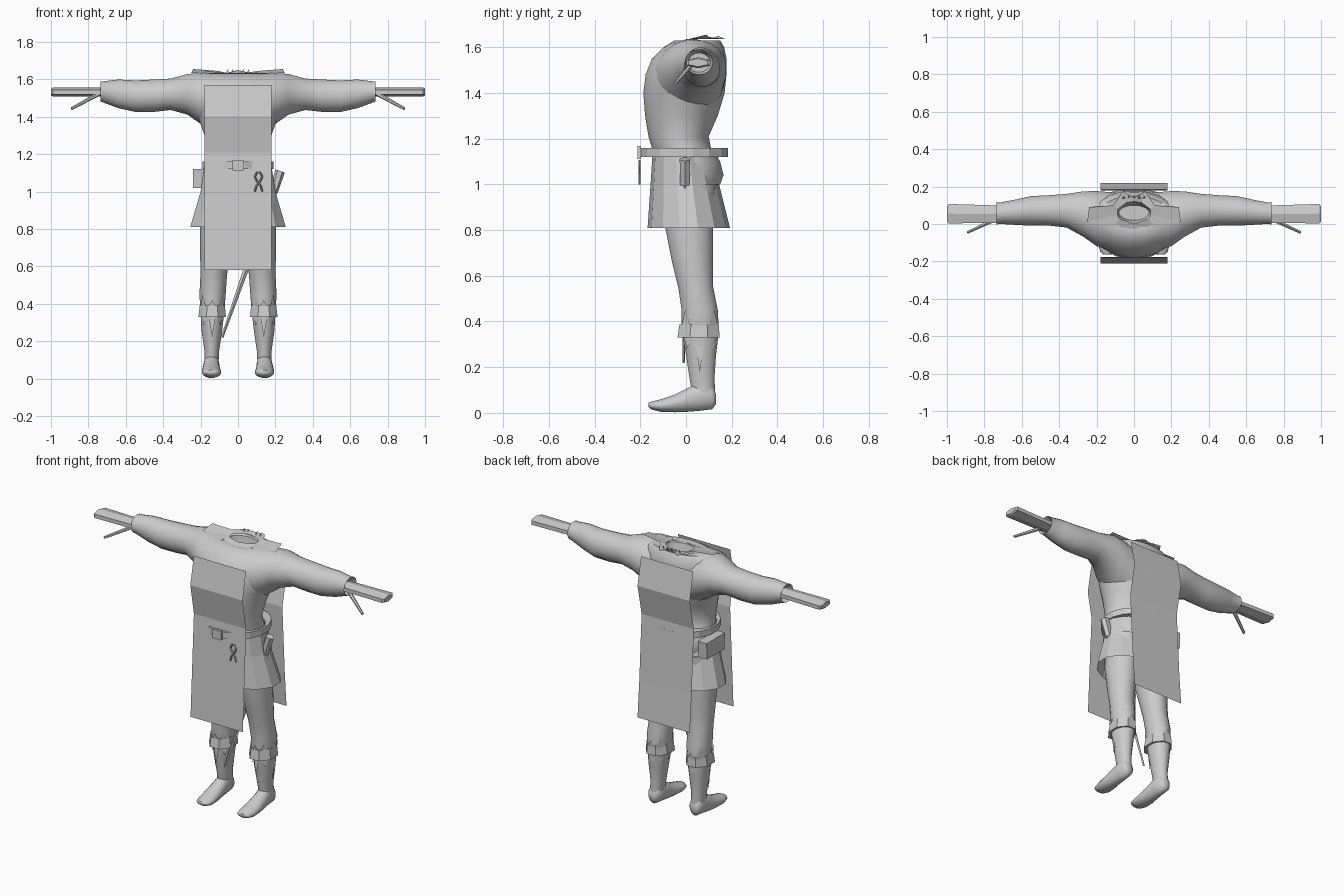
import bpy
import bmesh
from math import cos, sin, pi
from mathutils import Vector

default_cube = bpy.data.objects.get("Cube")
if default_cube:
    bpy.data.objects.remove(default_cube)

# One plain grey for the whole figure
grey = bpy.data.materials.new("plain grey")
grey.use_nodes = True
colour = (0.6, 0.6, 0.6, 1)
grey.diffuse_color = colour
grey.node_tree.nodes["Principled BSDF"].inputs["Base Color"].default_value = colour


def finish(name, bm, smooth=False, mirror=False, recalc=True):
    """Turn a bmesh into a named object, optionally mirrored across x."""
    if recalc:
        bmesh.ops.recalc_face_normals(bm, faces=bm.faces)
    mesh = bpy.data.meshes.new(name)
    bm.to_mesh(mesh)
    bm.free()
    mesh.materials.append(grey)
    obj = bpy.data.objects.new(name, mesh)
    bpy.context.collection.objects.link(obj)
    if mirror:
        obj.modifiers.new("mirror", "MIRROR").use_mirror_merge = False
    if smooth:
        bpy.ops.object.select_all(action="DESELECT")
        obj.select_set(True)
        bpy.context.view_layer.objects.active = obj
        bpy.ops.object.shade_smooth_by_angle(angle=pi / 3)
    return obj


def loft(name, sections, axis="z", sides=20, caps=(True, True), smooth=True, mirror=False):
    """Skin oval sections given as (position, low a, high a, low b, high b)."""
    bm = bmesh.new()
    rings = []
    for pos, a0, a1, b0, b1 in sections:
        ring = []
        for i in range(sides):
            t = 2 * pi * (i + 0.5) / sides
            a = (a0 + a1) / 2 + (a1 - a0) / 2 * cos(t)
            b = (b0 + b1) / 2 + (b1 - b0) / 2 * sin(t)
            point = {"x": (pos, a, b), "y": (a, pos, b), "z": (a, b, pos)}[axis]
            ring.append(bm.verts.new(point))
        rings.append(ring)
    for low, high in zip(rings, rings[1:]):
        for i in range(sides):
            j = (i + 1) % sides
            bm.faces.new((low[i], low[j], high[j], high[i]))
    for wanted, ring in zip(caps, (rings[0], rings[-1])):
        if wanted:
            bm.faces.new(ring)
    return finish(name, bm, smooth, mirror)


def box(name, low, high, taper=1.0):
    bm = bmesh.new()
    bmesh.ops.create_cube(bm, size=1)
    low, high = Vector(low), Vector(high)
    for v in bm.verts:
        if v.co.z < 0:
            v.co.y *= taper
        v.co = (low + high) / 2 + v.co * (high - low)
    return finish(name, bm)


def rod(name, start, end, radius, tip, sides=6, flat=1.0, mirror=False):
    """Tapered straight rod, squashed along y by flat."""
    start, end = Vector(start), Vector(end)
    bm = bmesh.new()
    bmesh.ops.create_cone(bm, segments=sides, radius1=radius, radius2=tip,
                          depth=(end - start).length, cap_ends=True)
    turn = (end - start).to_track_quat("Z", "Y")
    mid = (start + end) / 2
    for v in bm.verts:
        offset = turn @ v.co
        offset.y = offset.y * flat + (1 - flat) * (end - start).y * v.co.z / (end - start).length
        v.co = mid + offset
    return finish(name, bm, False, mirror)


def sheet(name, profile, half_width):
    """Hanging cloth panel from (y, z) points."""
    bm = bmesh.new()
    rows = [[bm.verts.new((s * half_width, y, z)) for s in (-1, 1)] for y, z in profile]
    for upper, lower in zip(rows, rows[1:]):
        bm.faces.new((upper[0], lower[0], lower[1], upper[1]))
    return finish(name, bm, recalc=False)


def triangles(name, shapes, mirror=False):
    bm = bmesh.new()
    for shape in shapes:
        bm.faces.new([bm.verts.new(p) for p in shape])
    return finish(name, bm, False, mirror, recalc=False)


# Torso, closing over the shoulders and dipping into the neck opening
torso = [
    (1.0, .16, -.11, .15), (1.04, .17, -.12, .165), (1.1, .175, -.13, .15),
    (1.16, .17, -.15, .11), (1.21, .165, -.165, .1), (1.3, .18, -.18, .14),
    (1.4, .215, -.188, .17), (1.48, .245, -.178, .178), (1.55, .25, -.15, .178),
    (1.6, .235, -.1, .168), (1.63, .19, -.05, .15), (1.62, .1, -.01, .12),
    (1.5, .08, .02, .1)]
loft("torso", [(z, -w, w, y0, y1) for z, w, y0, y1 in torso], sides=28)

# Sleeved arms, flat hands and thumbs
loft("sleeve", [
    (.1, -.15, .17, 1.3, 1.63), (.2, -.12, .178, 1.36, 1.635), (.27, -.07, .176, 1.41, 1.63),
    (.36, -.02, .162, 1.435, 1.605), (.45, -.01, .155, 1.425, 1.6), (.55, -.01, .15, 1.425, 1.595),
    (.64, -.005, .13, 1.445, 1.6), (.72, 0, .115, 1.475, 1.59), (.735, -.005, .118, 1.48, 1.59),
    (.7, .01, .105, 1.49, 1.575)], axis="x", mirror=True)
loft("hand", [(.69, .0, .105, 1.508, 1.556), (.99, -.005, .115, 1.508, 1.556),
              (1.0, .005, .1, 1.515, 1.55)], axis="x", sides=6, smooth=False, mirror=True)
rod("thumb", (.74, .025, 1.525), (.89, -.045, 1.443), .012, .008, mirror=True)

# Legs and feet
loft("leg", [
    (1.0, .01, .19, -.11, .13), (.8, .015, .205, -.09, .12), (.65, .045, .203, -.06, .12),
    (.55, .058, .202, -.035, .12), (.45, .065, .207, -.02, .14), (.36, .072, .202, -.02, .145),
    (.25, .085, .195, .0, .132), (.15, .1, .18, .015, .125), (.06, .105, .18, .03, .13)],
    mirror=True)
loft("foot", [
    (.132, .125, .165, .04, .08), (.115, .105, .18, .015, .12), (.06, .1, .183, .008, .14),
    (.01, .098, .188, .004, .11), (-.05, .093, .193, .002, .08), (-.11, .09, .192, .004, .06),
    (-.15, .1, .18, .014, .05), (-.163, .12, .165, .025, .045)], axis="y", sides=16, mirror=True)

# Boot cuffs with pointed leather flaps around them
cuff_sides = 8
loft("boot_cuff", [(.39, .075, .2, -.025, .145), (.39, .065, .21, -.035, .15),
                   (.33, .058, .218, -.045, .155), (.33, .075, .2, -.02, .145)],
     sides=cuff_sides, caps=(False, False), smooth=False, mirror=True)


def around_leg(angle, z, grow=0.0):
    return (.138 + (.069 + grow) * cos(angle), .06 + (.088 + grow) * sin(angle), z)


flaps = []
for i in range(8):
    angle = 2 * pi * i / 8 - pi / 2
    drop = .22 if i == 0 else (.18 if i == 2 else .28)
    rise = .45 if i % 2 else .42
    for z, tip, grow in ((.34, drop, -.008), (.38, rise, .002)):
        flaps.append((around_leg(angle - .32, z, grow), around_leg(angle + .32, z, grow),
                      around_leg(angle, tip, grow)))
triangles("boot_flaps", flaps, mirror=True)

# Flared skirt of the tunic
loft("skirt", [(1.16, -.18, .18, -.145, .11), (1.0, -.205, .205, -.155, .145),
               (.81, -.262, .262, -.168, .192)], sides=14, caps=(False, False), smooth=False)

# Belt, buckle and belt pieces
loft("belt", [(1.12, -.18, .18, -.15, .12), (1.12, -.193, .193, -.2, .187),
              (1.16, -.193, .193, -.2, .187), (1.16, -.18, .18, -.15, .12)],
     sides=16, caps=(False, False), smooth=False)
box("buckle", (-.03, -.212, 1.112), (.03, -.196, 1.167))
box("belt_pouch", (-.24, -.04, 1.02), (-.18, .14, 1.12), taper=.95)

# Front and back tabard panels
sheet("front_panel", [(-.178, 1.57), (-.212, 1.4), (-.177, 1.21), (-.198, .81), (-.21, .58)], .18)
sheet("back_panel", [(.185, 1.57), (.22, 1.4), (.18, 1.21), (.202, .81), (.22, .58)], .18)

# Sword hanging at the left hip, crossing behind the panel
rod("sword_blade", (.19, -.005, 1.0), (-.085, -.01, .22), .022, .007, sides=4, flat=.7)
rod("sword_grip", (.19, -.005, 1.0), (.225, -.005, 1.11), .024, .026, sides=6)

# Pliers hanging on the front panel
for side in (-1, 1):
    points = [(side * .02, 1.0), (side * .012, 1.03), (-side * .008, 1.055),
              (-side * .02, 1.08), (-side * .006, 1.105)]
    for a, b in zip(points, points[1:]):
        rod("pliers_bar", (.11 + a[0], -.203, a[1]), (.11 + b[0], -.203, b[1]), .005, .005, sides=4)

# Jagged collar spread over the shoulders
half = [(0, -.06, 1.61), (.1, .0, 1.63), (.25, .01, 1.635), (.24, .09, 1.655),
        (.11, .1, 1.645), (.06, .175, 1.635), (0, .14, 1.65)]
outline = half + [(-x, y, z) for x, y, z in reversed(half[1:-1])]
bm = bmesh.new()
outer = [bm.verts.new(p) for p in outline]
inner = []
for x, y, z in outline:
    reach = Vector((x, y - .06)).normalized()
    inner.append(bm.verts.new((reach.x * .09, .06 + reach.y * .06, 1.635)))
for i in range(len(outer)):
    j = (i + 1) % len(outer)
    bm.faces.new((outer[i], outer[j], inner[j], inner[i]))
finish("collar", bm)

# Ragged tufts at the back of the neck
tufts = []
for i in range(-2, 3):
    x = i * .028
    tufts.append(((x - .014, .125, 1.615), (x + .014, .125, 1.615), (x, .15, 1.655)))
triangles("neck_tufts", tufts)
